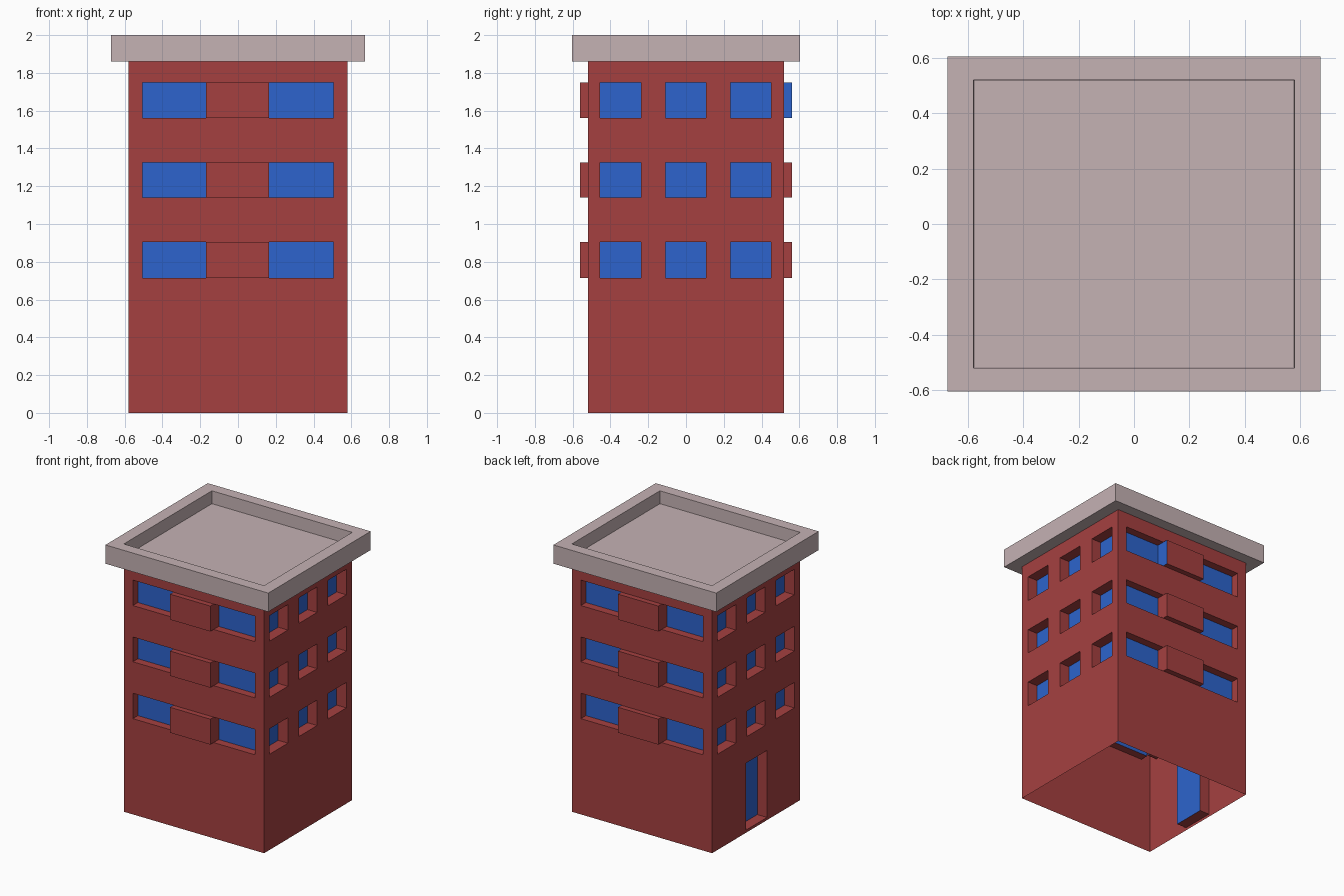
import bpy
from math import pi
from mathutils import Matrix, Vector

if "Cube" in bpy.data.objects:
    bpy.data.objects.remove(bpy.data.objects["Cube"])


def material(name, rgb):
    m = bpy.data.materials.new(name)
    m.diffuse_color = (*rgb, 1)
    m.use_nodes = True
    m.node_tree.nodes["Principled BSDF"].inputs["Base Color"].default_value = m.diffuse_color
    return m


RED = material("red wall", (0.376, 0.051, 0.051))
BLUE = material("blue glass", (0.026, 0.127, 0.610))
PINK = material("pale pink roof", (0.558, 0.445, 0.456))

HX, HY, WALL_TOP = 0.58, 0.52, 1.86
FLOORS = [(0.715, 0.905), (1.14, 1.325), (1.56, 1.75)]


def make_object(name, verts, faces, mats, indices=None):
    me = bpy.data.meshes.new(name)
    me.from_pydata(verts, [], faces)
    for m in mats:
        me.materials.append(m)
    if indices:
        me.polygons.foreach_set("material_index", indices)
    ob = bpy.data.objects.new(name, me)
    bpy.context.collection.objects.link(ob)
    return ob


def wall(name, angle, half_width, dist, panels, glass_jamb=False):
    """Wall sheet with panels (u0, u1, z0, z1, offset) pushed in (glass) or out (red)."""
    us = sorted({-half_width, half_width, *(u for p in panels for u in p[:2])})
    zs = sorted({0, WALL_TOP, *(z for p in panels for z in p[2:4])})
    rot = Matrix.Rotation(angle, 3, 'Z')
    verts, faces, mats = [], [], []

    def offset(i, j):
        u, z = (us[i] + us[i + 1]) / 2, (zs[j] + zs[j + 1]) / 2
        return next((p[4] for p in panels if p[0] < u < p[1] and p[2] < z < p[3]), 0)

    def quad(corners, mat):
        n = len(verts)
        verts.extend(rot @ Vector((u, -dist - d, z)) for u, z, d in corners)
        faces.append((n, n + 1, n + 2, n + 3))
        mats.append(mat)

    for i in range(len(us) - 1):
        for j in range(len(zs) - 1):
            u0, u1, z0, z1 = us[i], us[i + 1], zs[j], zs[j + 1]
            d = offset(i, j)
            quad([(u0, z0, d), (u1, z0, d), (u1, z1, d), (u0, z1, d)], int(d < 0))
            # reveals between cells of different depth
            if i and (a := offset(i - 1, j)) != d:
                blue = glass_jamb and d > 0 and z0 > 1.5
                quad([(u0, z0, a), (u0, z0, d), (u0, z1, d), (u0, z1, a)], int(blue))
            if j and (a := offset(i, j - 1)) != d:
                quad([(u0, z0, a), (u1, z0, a), (u1, z0, d), (u0, z0, d)], 0)
    return make_object(name, verts, faces, [RED, BLUE], mats)


# Front and back: window strips with a protruding centre box on each floor
strips = [(u0, u1, z0, z1, d) for z0, z1 in FLOORS
          for u0, u1, d in ((-0.505, -0.17, -0.06), (-0.17, 0.163, 0.04), (0.163, 0.505, -0.06))]
wall("front_wall", 0, HX, HY, strips)
wall("back_wall", pi, HX, HY, strips, glass_jamb=True)

# Sides: three deep windows per floor, door on the left
windows = [(c - 0.1075, c + 0.1075, z0, z1, -0.08) for z0, z1 in FLOORS
           for c in (-0.347, -0.002, 0.343)]
door = (-0.12, 0.128, 0.02, 0.52, -0.08)
wall("right_wall", pi / 2, HY, HX, windows)
wall("left_wall", -pi / 2, HY, HX, windows + [door])

# Roof: eave, fascia, flat rim and sunken deck as stacked rectangular rings
rings = [(HX, HY, WALL_TOP), (0.673, 0.604, WALL_TOP), (0.673, 0.604, 2.0),
         (0.58, 0.52, 2.0), (0.578, 0.518, 1.905)]
verts = [(sx * x, sy * y, z) for x, y, z in rings
         for sx, sy in ((-1, -1), (1, -1), (1, 1), (-1, 1))]
faces = [(4 * r + k, 4 * r + (k + 1) % 4, 4 * r + 4 + (k + 1) % 4, 4 * r + 4 + k)
         for r in range(len(rings) - 1) for k in range(4)]
faces.append(tuple(range(len(verts) - 4, len(verts))))
make_object("parapet_roof", verts, faces, [PINK])
